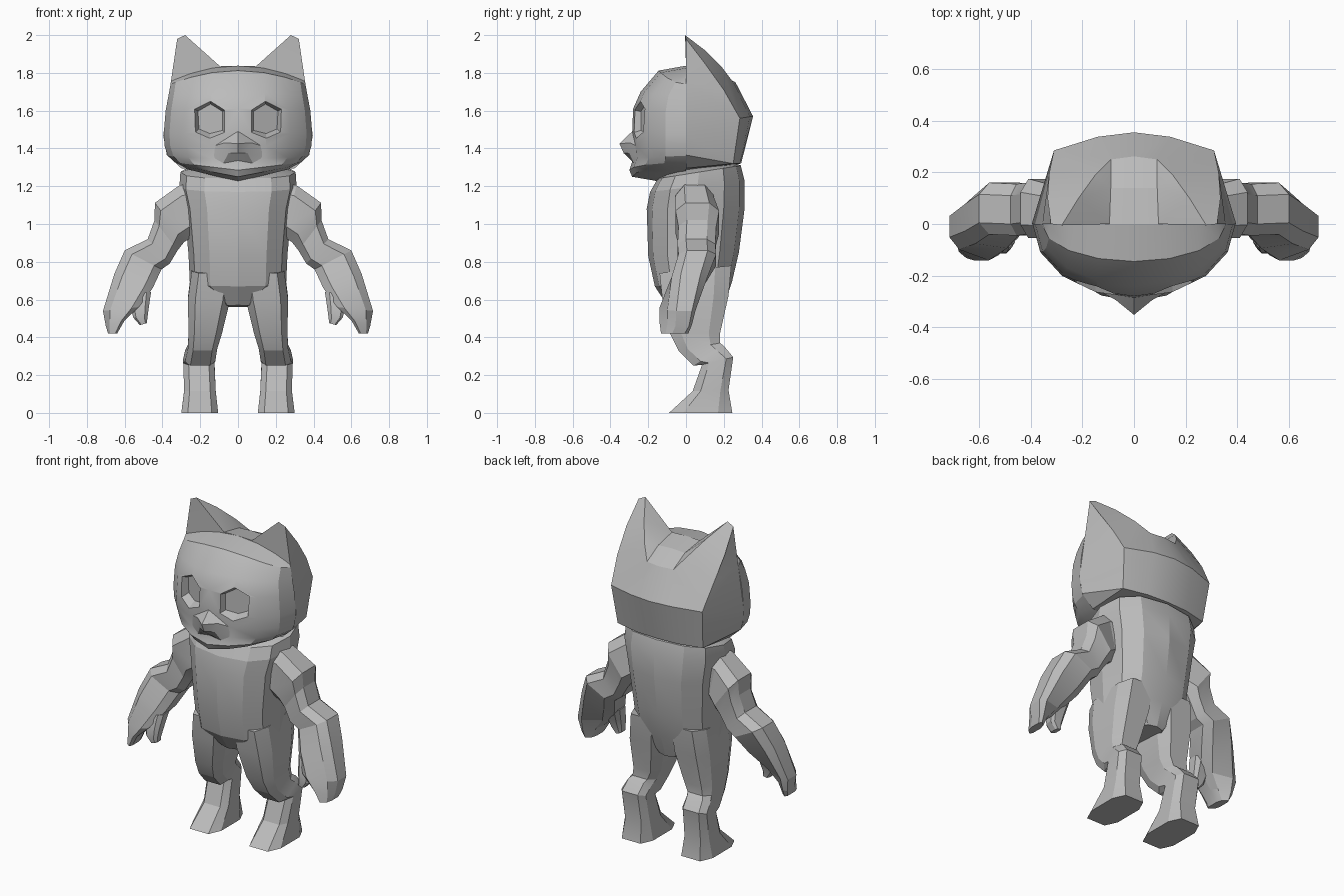
import bpy, bmesh, math
from mathutils import Vector

if "Cube" in bpy.data.objects:
    bpy.data.objects.remove(bpy.data.objects["Cube"])

grey = bpy.data.materials.new("plain_grey")
grey.diffuse_color = (0.5, 0.5, 0.5, 1)
grey.use_nodes = True
grey.node_tree.nodes["Principled BSDF"].inputs["Base Color"].default_value = grey.diffuse_color


def make(name, verts, faces, mirror=False, angle=18):
    """Mesh object with clean normals; mirrored across x when asked."""
    bm = bmesh.new()
    vs = [bm.verts.new(v) for v in verts]
    for f in faces:
        bm.faces.new([vs[i] for i in f])
    if mirror:
        g = bmesh.ops.duplicate(bm, geom=bm.verts[:] + bm.edges[:] + bm.faces[:])["geom"]
        for v in g:
            if isinstance(v, bmesh.types.BMVert):
                v.co.x *= -1
        bmesh.ops.remove_doubles(bm, verts=bm.verts[:], dist=0.0005)
    bmesh.ops.recalc_face_normals(bm, faces=bm.faces[:])
    me = bpy.data.meshes.new(name)
    bm.to_mesh(me)
    bm.free()
    me.materials.append(grey)
    ob = bpy.data.objects.new(name, me)
    bpy.context.collection.objects.link(ob)
    smooth(ob, angle)
    return ob


def smooth(ob, angle):
    bpy.ops.object.select_all(action='DESELECT')
    ob.select_set(True)
    bpy.context.view_layer.objects.active = ob
    bpy.ops.object.shade_smooth_by_angle(angle=math.radians(angle))


def eight(u, v):
    """Eight-sided unit outline, boxier as u and v near 1."""
    return [(1, -v), (1, v), (u, 1), (-u, 1), (-1, v), (-1, -v), (-u, -1), (u, -1)]


ARM, LEG = eight(.6, .55), eight(.65, .55)
BODY = [(math.copysign(abs(math.cos(a)) ** .8, math.cos(a)),
         math.copysign(abs(math.sin(a)) ** .8, math.sin(a)))
        for a in [math.radians(30 * k) for k in range(12)]]


def loft(name, rings, mirror=False):
    """Skin rings of equal size and cap both ends."""
    n = len(rings[0])
    verts = [p for r in rings for p in r]
    faces = [(k * n + i, k * n + (i + 1) % n, (k + 1) * n + (i + 1) % n, (k + 1) * n + i)
             for k in range(len(rings) - 1) for i in range(n)]
    faces += [tuple(range(n)), tuple(range(len(verts) - n, len(verts)))]
    return make(name, verts, faces, mirror)


def level_ring(outline, x0, x1, yf, yb, zf, zb):
    """Ring from its extents, tilted from zf in front to zb behind."""
    return [((x0 + x1) / 2 + (x1 - x0) / 2 * a, (yf + yb) / 2 + (yb - yf) / 2 * b,
             (zf + zb) / 2 + (zb - zf) / 2 * b) for a, b in outline]


def limb_ring(ox, oz, ix, iz, y, d, skew=0):
    """Ring across a limb, from its outer and inner edge points."""
    return [((ox + ix) / 2 + (ox - ix) / 2 * a, y + d * b + skew * a,
             (oz + iz) / 2 + (oz - iz) / 2 * a) for a, b in ARM]


# torso
loft("torso", [level_ring(BODY, -r, r, f, b, zf, zb) for r, f, b, zf, zb in [
    (.22, -.10, .24, 1.27, 1.33), (.305, -.15, .29, 1.24, 1.31), (.31, -.19, .31, 1.17, 1.23),
    (.285, -.208, .31, 1.08, 1.08), (.262, -.20, .28, .83, .85), (.255, -.165, .245, .67, .70),
    (.09, -.10, .20, .57, .56)]])

# legs with feet
loft("legs", [level_ring(LEG, *r) for r in [
    (.03, .245, -.14, .24, .74, .78), (.04, .265, -.125, .225, .60, .62),
    (.085, .262, -.085, .18, .42, .42), (.11, .265, -.04, .18, .33, .37),
    (.12, .28, .04, .20, .25, .355), (.125, .29, .085, .25, .255, .295),
    (.118, .285, .035, .225, .115, .12), (.105, .30, -.09, .245, 0, 0)]], True)

# arms with hands
loft("arms", [limb_ring(*r) for r in [
    (.22, 1.22, .18, .95, .05, .10), (.31, 1.205, .245, .93, .045, .10),
    (.44, 1.112, .285, .905, .06, .115), (.442, 1.02, .32, .86, .06, .10),
    (.478, .92, .362, .79, .055, .10), (.60, .86, .405, .76, .06, .10),
    (.655, .735, .452, .66, .01, .095, .015), (.715, .54, .525, .56, -.045, .075, .035),
    (.70, .46, .60, .49, -.055, .065, .035), (.688, .42, .64, .42, -.06, .06, .02)]], True)
loft("thumbs", [limb_ring(*r) for r in [
    (.58, .63, .46, .64, -.04, .05), (.57, .57, .472, .56, -.065, .045),
    (.555, .505, .48, .50, -.08, .035), (.52, .465, .482, .475, -.08, .03)]], True)

# face: half-round rows of (centre z, side z, depth, half width)
rows = [(1.838, 1.755, 0, .355), (1.812, 1.74, .145, .357), (1.70, 1.68, .24, .368),
        (1.61, 1.60, .28, .383), (1.48, 1.48, .285, .393), (1.41, 1.41, .285, .388),
        (1.345, 1.36, .28, .37), (1.285, 1.325, .30, .33), (1.25, 1.305, .285, .29),
        (1.225, 1.29, .14, .27), (1.24, 1.285, 0, .25)]
verts, faces, n = [], [], 9
for r, (zc, zs, d, w) in enumerate(rows):
    for k in range(n):
        a = math.radians(-90 + 22.5 * k)
        rise = abs(math.sin(a)) ** (1 if r > 6 else 2)
        verts.append((w * math.sin(a), -d * math.cos(a), zc + (zs - zc) * rise))
for r in range(len(rows) - 1):
    for k in range(n - 1):
        faces.append((r * n + k, r * n + k + 1, r * n + n + k + 1, r * n + n + k))
last = (len(rows) - 1) * n
back = list(range(n)) + [r * n + n - 1 for r in range(1, len(rows))]
back += [last + k for k in range(n - 2, -1, -1)] + [r * n for r in range(len(rows) - 2, 0, -1)]
faces.append(tuple(back))
face = make("face", verts, faces, angle=25)

# eye sockets: tapered six-sided cuts, floor turned with the cheek
hexagon = [(.058, 1.61), (.145, 1.663), (.235, 1.612), (.228, 1.485), (.15, 1.452), (.06, 1.475)]
c = Vector((.146, 1.555))
ev = []
for scale, y in ((1.4, -.36), (.74, -.21)):
    for x, z in hexagon:
        p = c + (Vector((x, z)) - c) * scale
        ev.append((max(p.x, .012), y + .45 * (p.x - c.x), p.y))
ef = [(i, (i + 1) % 6, 6 + (i + 1) % 6, 6 + i) for i in range(6)]
ef += [tuple(range(6)), tuple(range(6, 12))]
cutter = make("eye_cutter", ev, ef, True)
mod = face.modifiers.new("eyes", 'BOOLEAN')
mod.operation, mod.solver, mod.object = 'DIFFERENCE', 'EXACT', cutter
bpy.context.view_layer.objects.active = face
bpy.ops.object.modifier_apply(modifier=mod.name)
bpy.data.objects.remove(cutter)
smooth(face, 25)

# muzzle
make("muzzle", [(0, -.275, 1.50), (0, -.352, 1.425), (0, -.33, 1.375), (0, -.27, 1.325),
                (.07, -.295, 1.43), (.17, -.24, 1.40), (.18, -.235, 1.345), (.08, -.275, 1.32),
                (.05, -.30, 1.375)],
     [(0, 1, 4), (1, 2, 8, 4), (2, 3, 7, 8), (4, 8, 6, 5), (8, 7, 6), (0, 4, 5)], True)

# back of the head with the ears
P = dict(
    i0=(.28, -.005, 2.0), i1=(.215, .10, 1.92), i2=(.15, .19, 1.83), i3=(.09, .25, 1.75),
    o0=(.322, 0, 1.98), o1=(.335, .10, 1.85), o2=(.328, .20, 1.71), o3=(.31, .285, 1.56),
    o4=(.29, .25, 1.32), n0=(0, 0, 1.838), n1=(.095, 0, 1.835), h0=(0, .14, 1.815),
    h1=(.09, .14, 1.81), c3=(0, .262, 1.75), c=(0, .355, 1.57), m=(.14, .338, 1.568),
    c4=(0, .292, 1.32), m4=(.14, .285, 1.32), s1=(.355, 0, 1.755), s2=(.396, 0, 1.47),
    s3=(.377, 0, 1.365), s4=(.30, 0, 1.295), b=(0, 0, 1.27))
F = ["i0 o0 o1 i1", "i1 o1 o2 i2", "i2 o2 o3 i3", "i3 o3 m", "c3 i3 m c",
     "c m m4 c4", "m o3 o4 m4", "o0 s1 o2 o1", "s1 s2 o3 o2", "s2 s3 o4 o3", "s3 s4 o4",
     "n1 i0 i1 h1", "h1 i1 i2", "h1 i2 i3", "n0 n1 h1 h0", "h0 h1 i3 c3",
     "n1 s1 o0 i0", "s4 b c4 m4 o4", "n0 b s4 s3 s2 s1 n1"]
keys = list(P)
make("back_of_head_and_ears", list(P.values()),
     [tuple(keys.index(k) for k in f.split()) for f in F], True)
